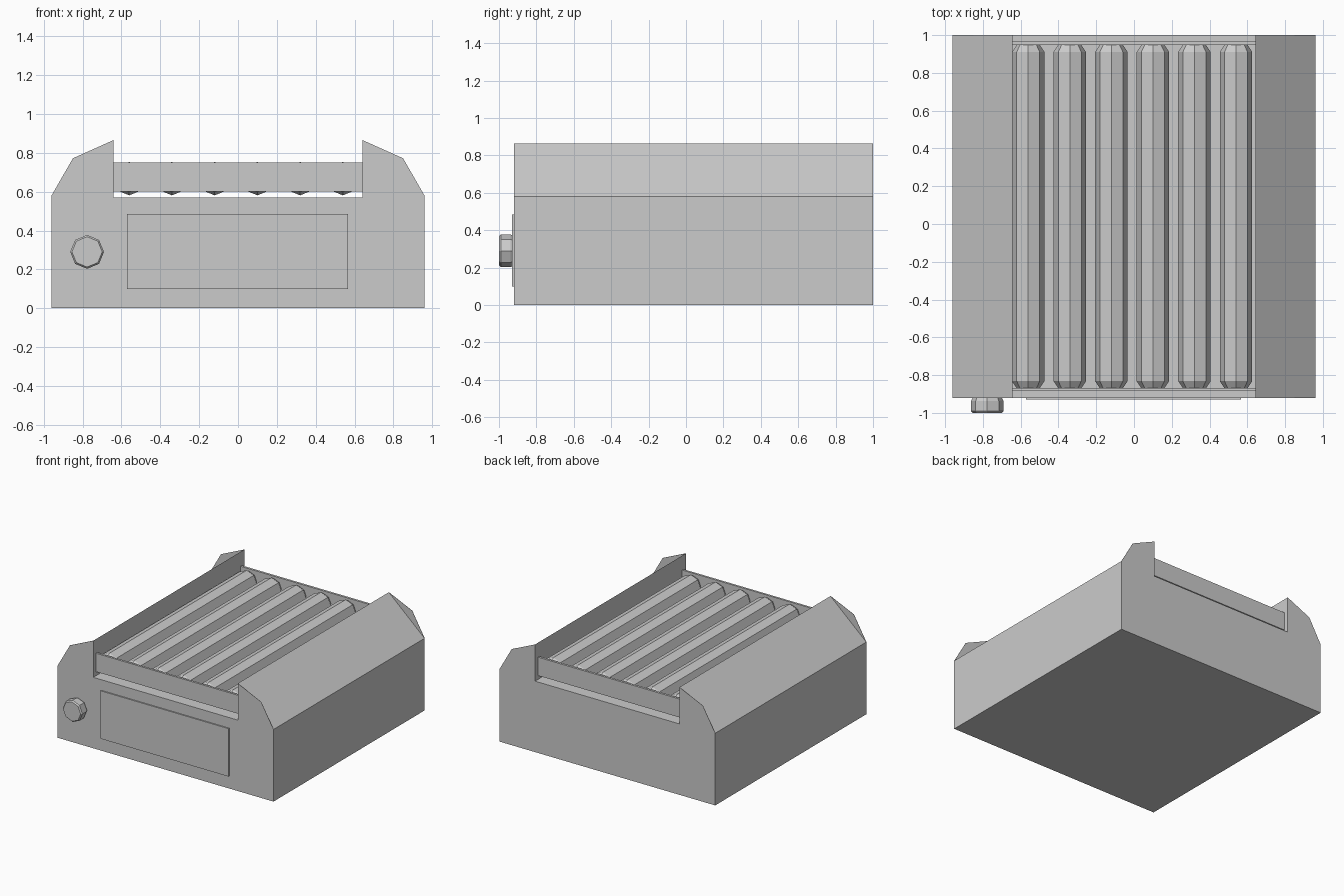
import bpy
import bmesh
import math
from mathutils import Matrix, Vector

cube = bpy.data.objects.get("Cube")
if cube:
    bpy.data.objects.remove(cube, do_unlink=True)

GREY = (0.6, 0.6, 0.6, 1.0)
metal = bpy.data.materials.new("plain grey metal")
metal.use_nodes = True
metal.diffuse_color = GREY
metal.node_tree.nodes["Principled BSDF"].inputs["Base Color"].default_value = GREY


def finish(name, bm):
    """Turn a bmesh into a flat-shaded grey object."""
    bmesh.ops.recalc_face_normals(bm, faces=bm.faces)
    mesh = bpy.data.meshes.new(name)
    bm.to_mesh(mesh)
    bm.free()
    mesh.materials.append(metal)
    obj = bpy.data.objects.new(name, mesh)
    bpy.context.collection.objects.link(obj)
    return obj


def extrude_profile(name, points, y0, y1):
    """Extrude an x-z outline along y."""
    bm = bmesh.new()
    face = bm.faces.new([bm.verts.new((x, y0, z)) for x, z in points])
    moved = bmesh.ops.extrude_face_region(bm, geom=[face])["geom"]
    verts = [v for v in moved if isinstance(v, bmesh.types.BMVert)]
    bmesh.ops.translate(bm, verts=verts, vec=(0, y1 - y0, 0))
    return finish(name, bm)


def box(name, x0, x1, y0, y1, z0, z1):
    return extrude_profile(name, [(x0, z0), (x1, z0), (x1, z1), (x0, z1)], y0, y1)


def turned_along_y(name, x, z, stations, sides=8):
    """Faceted solid along y from (y, radius) stations, one corner pointing up."""
    bm = bmesh.new()
    rings = []
    for y, r in stations:
        angles = [math.tau * i / sides for i in range(sides)]
        rings.append([bm.verts.new((x + r * math.sin(a), y, z + r * math.cos(a)))
                      for a in angles])
    for a, b in zip(rings, rings[1:]):
        for i in range(sides):
            j = (i + 1) % sides
            bm.faces.new((a[i], a[j], b[j], b[i]))
    bm.faces.new(rings[0])
    bm.faces.new(rings[-1])
    return finish(name, bm)


FRONT, BACK = -0.92, 1.0
OUTER, INNER = 0.96, 0.642
SHOULDER, PEAK, FLOOR = 0.58, 0.865, 0.57

# Housing with a sunken bed between two sloping side walls
half = [(OUTER, 0), (OUTER, SHOULDER), (INNER, PEAK), (INNER, FLOOR)]
outline = half + [(-x, z) for x, z in reversed(half)]
extrude_profile("housing", outline, FRONT, BACK)

# Thin end fins standing proud of the side slopes
for side, sx in (("left", 1), ("right", -1)):
    fin = [(sx * OUTER, SHOULDER), (sx * 0.85, 0.772), (sx * INNER, PEAK)]
    extrude_profile(f"{side}_front_fin", fin, FRONT, FRONT + 0.002)
    extrude_profile(f"{side}_back_fin", fin, BACK - 0.002, BACK)

# Rails holding the roller ends
box("front_rail", -INNER, INNER, -0.885, -0.868, 0.602, 0.75)
box("back_rail", -INNER, INNER, 0.947, 0.965, 0.602, 0.75)

# Row of rollers with tapered ends
for i in range(6):
    turned_along_y(f"roller_{i + 1}", -0.56 + 0.22 * i, 0.667,
                   [(-0.868, 0.062), (-0.832, 0.086), (0.911, 0.086), (0.947, 0.062)])

# Control panel and knob on the front
box("front_panel", -0.572, 0.567, -0.93, FRONT, 0.1, 0.485)
turned_along_y("control_knob", -0.777, 0.29,
               [(-1.0, 0.078), (-0.99, 0.087), (-0.938, 0.087), (FRONT, 0.078)])
